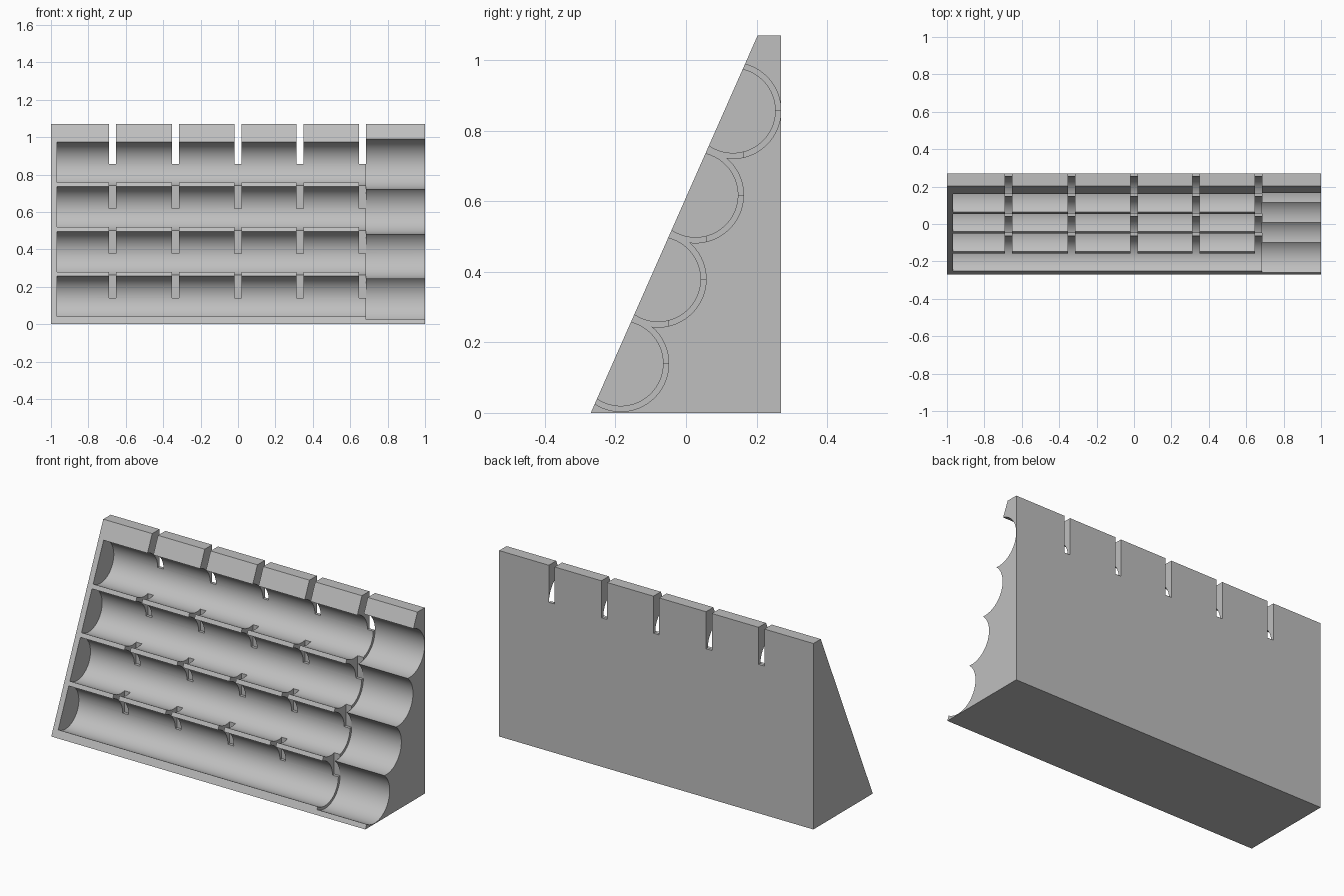
import bpy
import bmesh
import math
from mathutils import Matrix

cube = bpy.data.objects.get("Cube")
if cube:
    bpy.data.objects.remove(cube, do_unlink=True)

HALF_DEPTH, HEIGHT, TOP_FRONT = 0.27, 1.07, 0.203
SMALL_R, LARGE_R = 0.12, 0.136
STEP_X = 0.684          # where the narrow channels widen
SLOT_W = 0.037
rows = [(-0.185 + 0.106 * i, 0.14 + 0.239 * i) for i in range(4)]
slots = [-0.67, -0.335, 0.0, 0.331, STEP_X - SLOT_W / 2]


def new_object(name, bm):
    bmesh.ops.recalc_face_normals(bm, faces=bm.faces)
    mesh = bpy.data.meshes.new(name)
    bm.to_mesh(mesh)
    bm.free()
    obj = bpy.data.objects.new(name, mesh)
    bpy.context.collection.objects.link(obj)
    return obj


def tube_cutter(x0, x1, y, z, radius):
    bm = bmesh.new()
    place = Matrix.Translation(((x0 + x1) / 2, y, z)) @ Matrix.Rotation(math.pi / 2, 4, 'Y')
    bmesh.ops.create_cone(bm, cap_ends=True, segments=96, radius1=radius,
                          radius2=radius, depth=x1 - x0, matrix=place)
    return new_object("channel_cutter", bm)


def slot_cutter(y0, y1, z0, z1):
    bm = bmesh.new()
    for x in slots:
        place = Matrix.Translation((x, (y0 + y1) / 2, (z0 + z1) / 2)) \
            @ Matrix.Diagonal((SLOT_W, y1 - y0, z1 - z0, 1))
        bmesh.ops.create_cube(bm, size=1, matrix=place)
    return new_object("slot_cutter", bm)


def cut(target, cutter):
    cutter.hide_render = True
    mod = target.modifiers.new("cut", 'BOOLEAN')
    mod.operation = 'DIFFERENCE'
    mod.solver = 'EXACT'
    mod.object = cutter
    bpy.ops.object.modifier_apply(modifier=mod.name)
    bpy.data.objects.remove(cutter, do_unlink=True)


# Wedge body: side profile extruded along x
bm = bmesh.new()
profile = [(-HALF_DEPTH, 0), (HALF_DEPTH, 0), (HALF_DEPTH, HEIGHT), (TOP_FRONT, HEIGHT)]
face = bm.faces.new([bm.verts.new((-1, y, z)) for y, z in profile])
side = bmesh.ops.extrude_face_region(bm, geom=[face])
bmesh.ops.translate(bm, vec=(2, 0, 0),
                    verts=[v for v in side["geom"] if isinstance(v, bmesh.types.BMVert)])
body = new_object("dispenser_rack", bm)
bpy.ops.object.select_all(action='DESELECT')
body.select_set(True)
bpy.context.view_layer.objects.active = body

# Stepped channels, open at the left end
for y, z in rows:
    cut(body, tube_cutter(-0.968, STEP_X + 0.005, y, z, SMALL_R))
for y, z in rows:
    cut(body, tube_cutter(STEP_X, 1.1, y, z, LARGE_R))

# Divider slots rising from the middle of each channel; the top row cuts through
for i, (y, z) in enumerate(rows):
    top = i == len(rows) - 1
    cut(body, slot_cutter(y - 0.2, y + (0.2 if top else LARGE_R), z, z + (0.3 if top else 0.2)))

# Plain grey material
grey = bpy.data.materials.new("light_grey")
grey.use_nodes = True
colour = (0.52, 0.52, 0.52, 1)
grey.diffuse_color = colour
grey.node_tree.nodes["Principled BSDF"].inputs["Base Color"].default_value = colour
body.data.materials.clear()
body.data.materials.append(grey)
bpy.ops.object.shade_smooth_by_angle(angle=math.radians(30))
